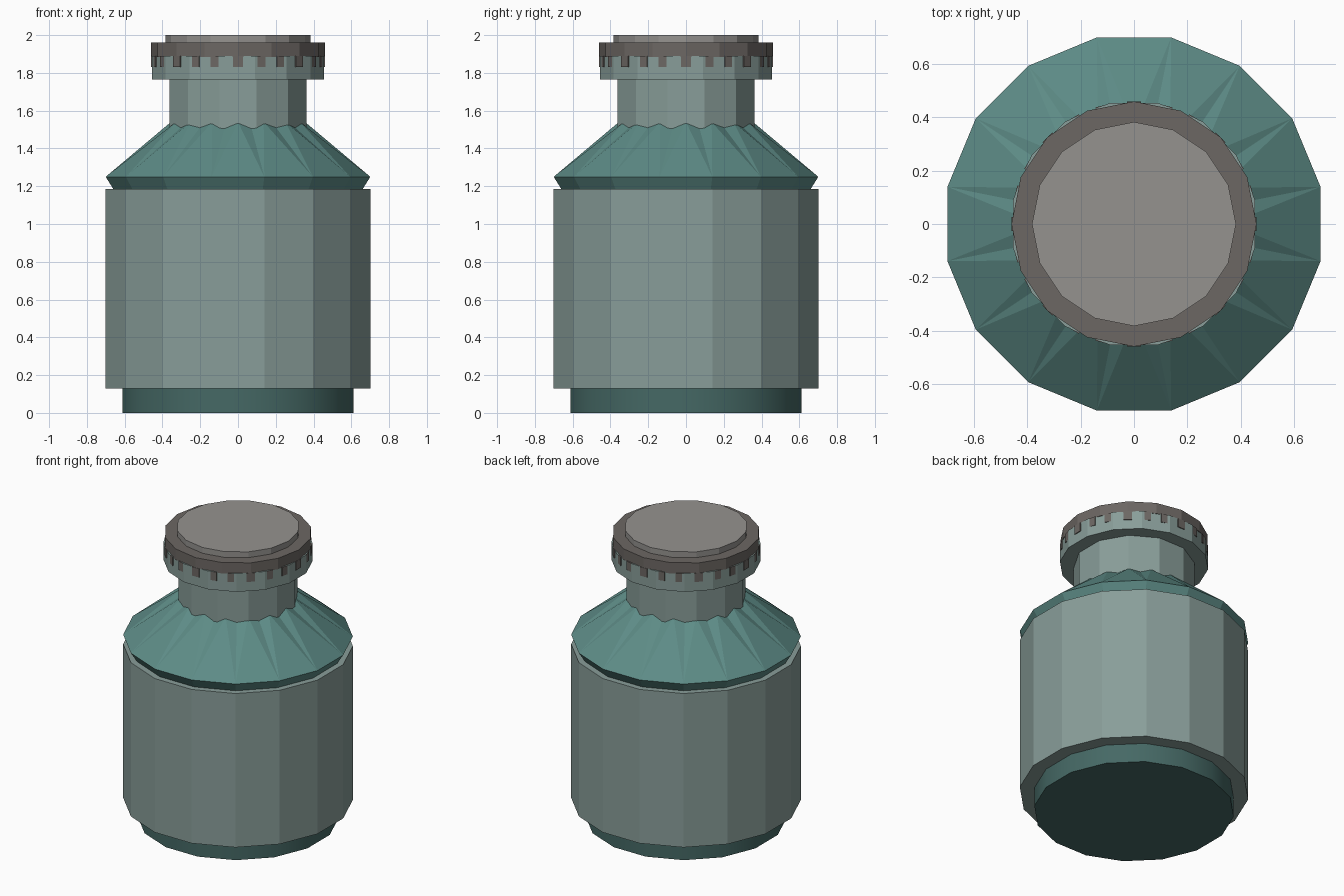
import bpy, bmesh, math
from mathutils import Matrix

if "Cube" in bpy.data.objects:
    bpy.data.objects.remove(bpy.data.objects["Cube"])

HALF = math.pi / 16


def material(name, rgb):
    m = bpy.data.materials.new(name)
    m.diffuse_color = (*rgb, 1)
    m.use_nodes = True
    m.node_tree.nodes["Principled BSDF"].inputs["Base Color"].default_value = m.diffuse_color
    return m


PALE = material("pale_green", (0.25, 0.34, 0.32))
TEAL = material("teal", (0.11, 0.26, 0.24))
DARK = material("dark_teal", (0.06, 0.14, 0.13))
BROWN = material("warm_grey", (0.15, 0.135, 0.125))
GREY = material("light_grey", (0.30, 0.29, 0.275))


def finish(name, bm, mat):
    bmesh.ops.recalc_face_normals(bm, faces=bm.faces)
    me = bpy.data.meshes.new(name)
    bm.to_mesh(me)
    bm.free()
    me.materials.append(mat)
    ob = bpy.data.objects.new(name, me)
    bpy.context.collection.objects.link(ob)
    return ob


def ring(bm, sides, r, z, phase):
    return [bm.verts.new((r * math.cos(phase + 2 * math.pi * i / sides),
                          r * math.sin(phase + 2 * math.pi * i / sides), z))
            for i in range(sides)]


def lathe(name, profile, sides, phase, mat):
    bm = bmesh.new()
    rings = [ring(bm, sides, r, z, phase) for r, z in profile]
    for a, b in zip(rings, rings[1:]):
        for i in range(sides):
            j = (i + 1) % sides
            bm.faces.new((a[i], a[j], b[j], b[i]))
    bm.faces.new(rings[0])
    bm.faces.new(rings[-1])
    return finish(name, bm, mat)


# Foot, body, neck and collar
foot = lathe("foot", [(0.623, 0), (0.623, 0.13)], 16, HALF, DARK)
for p in foot.data.polygons:
    p.use_smooth = abs(p.normal.z) < 0.5
lathe("body", [(0.714, 0.13), (0.714, 1.185)], 16, HALF, PALE)
lathe("neck", [(0.376, 1.18), (0.376, 1.77)], 12, math.pi / 12, PALE)
lathe("collar", [(0.463, 1.765), (0.463, 1.89)], 16, HALF, PALE)

# Fluted shoulder: each corner fans up into a shallow V groove
bm = bmesh.new()
lip = ring(bm, 16, 0.67, 1.18, HALF)
rim = ring(bm, 16, 0.714, 1.25, HALF)
ridges = ring(bm, 16, 0.355, 1.54, 0)
grooves = ring(bm, 16, 0.343, 1.525, HALF)
for i in range(16):
    j = (i + 1) % 16
    bm.faces.new((lip[i], lip[j], rim[j], rim[i]))
    bm.faces.new((rim[i], rim[j], ridges[j]))
    bm.faces.new((rim[i], grooves[i], ridges[i]))
    bm.faces.new((rim[i], ridges[j], grooves[i]))
bm.faces.new(lip)
bm.faces.new([v for pair in zip(ridges, grooves) for v in pair])
finish("shoulder", bm, TEAL)

# Cap with raised disc
lathe("cap", [(0.46, 1.885), (0.46, 1.96)], 16, 0, BROWN)
lathe("cap_disc", [(0.383, 1.955), (0.383, 2.0)], 16, 0, GREY)

# Teeth around the lower edge of the cap
bm = bmesh.new()
for i in range(24):
    m = (Matrix.Rotation(2 * math.pi * i / 24, 4, 'Z')
         @ Matrix.Translation((0.445, 0, 1.86))
         @ Matrix.Diagonal((0.03, 0.053, 0.06, 1)))
    bmesh.ops.create_cube(bm, size=1, matrix=m)
finish("cap_teeth", bm, BROWN)
